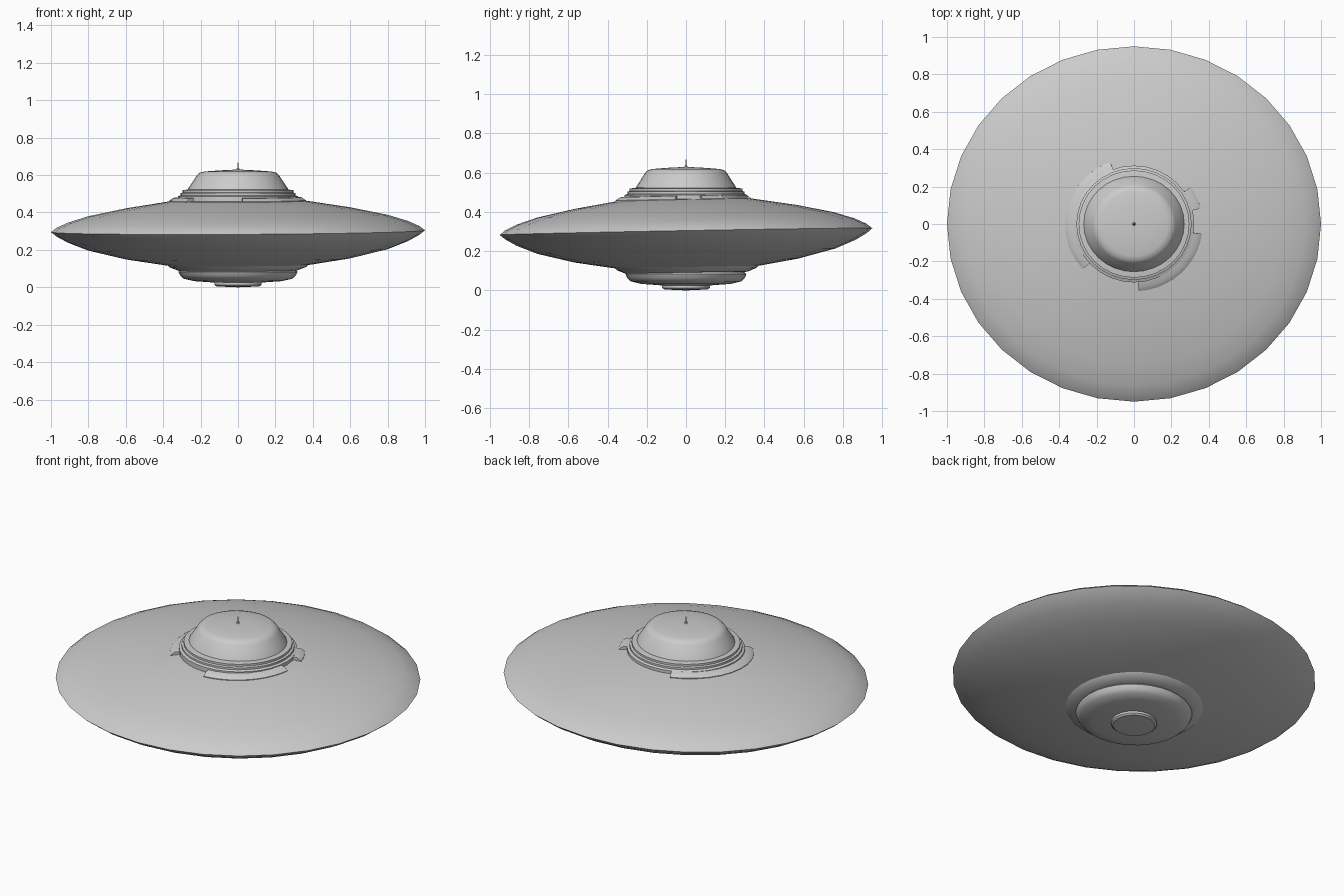
import bpy
import bmesh
from math import cos, sin, radians, tau

cube = bpy.data.objects.get("Cube")
if cube:
    bpy.data.objects.remove(cube, do_unlink=True)

GREY = (0.6, 0.6, 0.6, 1)
metal = bpy.data.materials.new("light grey metal")
metal.use_nodes = True
metal.diffuse_color = GREY
metal.node_tree.nodes["Principled BSDF"].inputs["Base Color"].default_value = GREY

MID = 0.3            # height of the rim
TILT = (0.018, -0.005, 0)


def lathe(name, profile, sides=32, start=0.0, sweep=tau, squash=0.97, tilt=False):
    """Turn a (radius, z) profile about z; a partial sweep takes a closed profile."""
    full = sweep == tau
    bm = bmesh.new()
    rings = []
    for i in range(sides if full else sides + 1):
        a = start + sweep * i / sides
        rings.append([bm.verts.new((r * cos(a), r * sin(a) * squash, z - MID))
                      for r, z in profile])
    pairs = list(zip(rings, rings[1:]))
    if full:
        pairs.append((rings[-1], rings[0]))
    count = len(profile)
    for a, b in pairs:
        for j in range(count - 1 if full else count):
            k = (j + 1) % count
            bm.faces.new((a[j], b[j], b[k], a[k]))
    if not full:
        bm.faces.new(rings[0])
        bm.faces.new(rings[-1])
    bmesh.ops.remove_doubles(bm, verts=bm.verts, dist=0.00005)
    bmesh.ops.dissolve_degenerate(bm, edges=bm.edges, dist=0.00005)
    bmesh.ops.recalc_face_normals(bm, faces=bm.faces)
    mesh = bpy.data.meshes.new(name)
    bm.to_mesh(mesh)
    bm.free()
    mesh.materials.append(metal)
    obj = bpy.data.objects.new(name, mesh)
    bpy.context.collection.objects.link(obj)
    obj.location.z = MID
    if tilt:
        obj.rotation_euler = TILT
    bpy.ops.object.select_all(action="DESELECT")
    obj.select_set(True)
    bpy.context.view_layer.objects.active = obj
    bpy.ops.object.shade_smooth_by_angle(angle=radians(35))
    return obj


# Lens-shaped hull with a pointed rim
lathe("hull", [(0, 0.475), (0.2, 0.472), (0.36, 0.462), (0.6, 0.425), (0.8, 0.384),
               (0.91, 0.35), (0.97, 0.323), (1, 0.3), (0.97, 0.276), (0.91, 0.243),
               (0.8, 0.2), (0.6, 0.152), (0.36, 0.115), (0.2, 0.1), (0, 0.1)],
      squash=0.95, tilt=True)

# Broken collar around the upper deck
COLLAR = [(0.28, 0.45), (0.368, 0.45), (0.368, 0.464), (0.345, 0.48), (0.28, 0.485)]
for side, first, last in (("left", 14, 34), ("right", 110, 222), ("front", 274, 352)):
    lathe("collar_" + side, COLLAR, 10, radians(first), radians(last - first), tilt=True)

# Stepped rings under the cabin
lathe("deck_rings", [(0.2, 0.45), (0.322, 0.45), (0.322, 0.486), (0.308, 0.492),
                     (0.308, 0.503), (0.296, 0.507), (0.296, 0.519), (0.26, 0.524),
                     (0.2, 0.524)])

# Cabin dome and its thin mast
lathe("cabin_dome", [(0.272, 0.515), (0.266, 0.53), (0.245, 0.56), (0.222, 0.596),
                     (0.207, 0.612), (0.18, 0.619), (0.1, 0.625), (0, 0.63)], squash=0.95)
lathe("mast", [(0, 0.62), (0.012, 0.626), (0.004, 0.638), (0.002, 0.667), (0, 0.668)], 8)

# Underside: lip, shallow bowl and central knob
lathe("lower_lip", [(0.25, 0.14), (0.38, 0.122), (0.365, 0.108), (0.32, 0.09), (0.25, 0.088)],
      tilt=True)
lathe("lower_bowl", [(0.3, 0.1), (0.318, 0.083), (0.308, 0.062), (0.29, 0.046),
                     (0.235, 0.033), (0.12, 0.025), (0, 0.025)])
lathe("lower_knob", [(0.125, 0.03), (0.125, 0.013), (0.115, 0.005), (0, 0)], 20)
